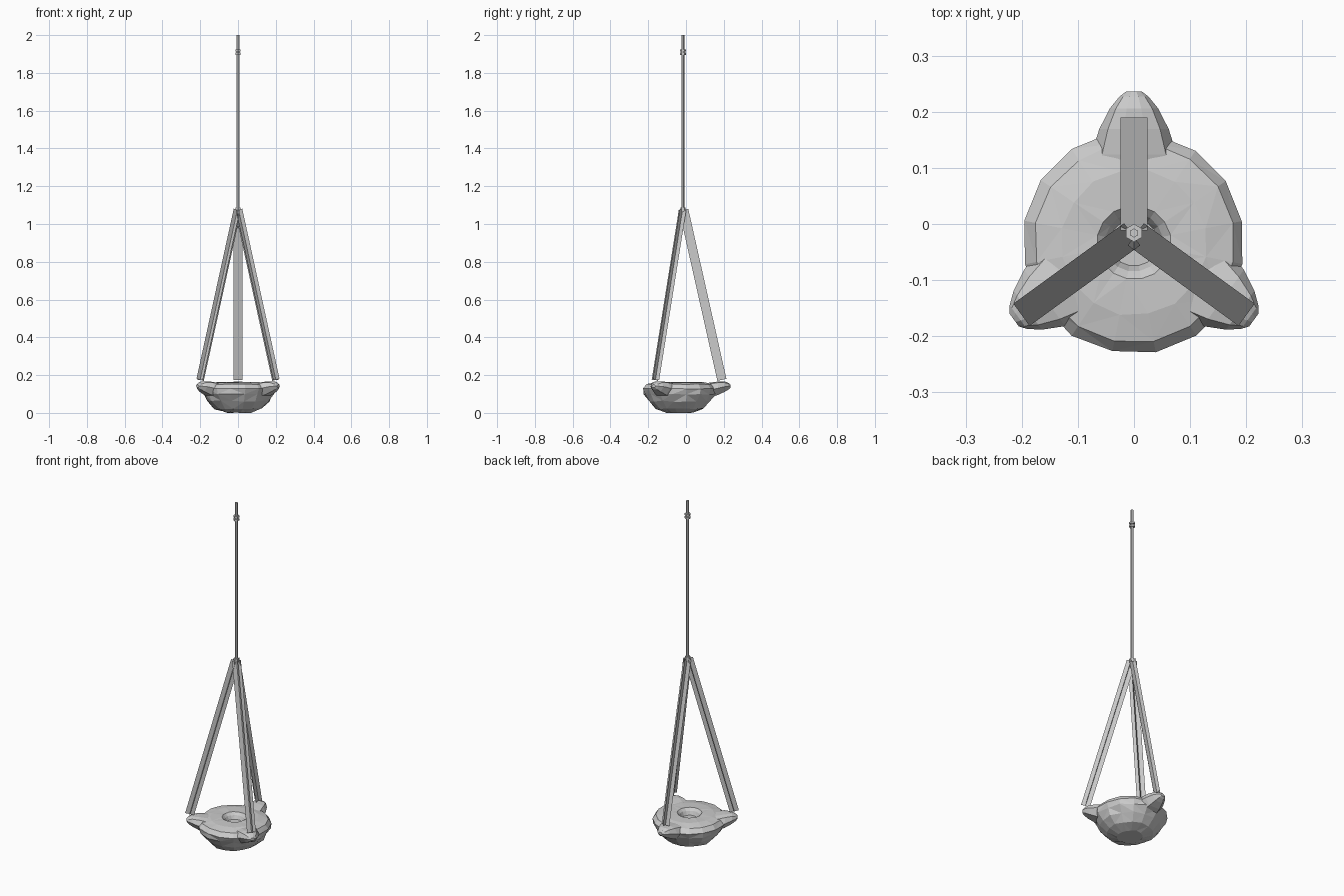
import bpy, bmesh, math, random
from mathutils import Vector, Matrix

cube = bpy.data.objects.get("Cube")
if cube:
    bpy.data.objects.remove(cube, do_unlink=True)
random.seed(4)

metal = bpy.data.materials.new("grey metal")
metal.use_nodes = True
GREY = (0.6, 0.6, 0.6, 1)
metal.diffuse_color = GREY
metal.node_tree.nodes["Principled BSDF"].inputs["Base Color"].default_value = GREY
HUB = Vector((0, -0.016, 0))


def finish(name, bm, fix_normals=True):
    if fix_normals:
        bmesh.ops.recalc_face_normals(bm, faces=bm.faces[:])
    mesh = bpy.data.meshes.new(name)
    bm.to_mesh(mesh)
    bm.free()
    mesh.materials.append(metal)
    obj = bpy.data.objects.new(name, mesh)
    bpy.context.collection.objects.link(obj)
    return obj


def loft(bm, rings):
    """Bridge point rings of equal length and cap both ends."""
    loops = [[bm.verts.new(p) for p in ring] for ring in rings]
    n = len(loops[0])
    for a, b in zip(loops, loops[1:]):
        for i in range(n):
            j = (i + 1) % n
            bm.faces.new((a[i], a[j], b[j], b[i]))
    bm.faces.new(loops[0][::-1])
    bm.faces.new(loops[-1])


def circle(r, z, n, centre, jitter=0.0):
    pts = []
    for i in range(n):
        a = math.tau * (i + 0.5) / n
        rr = r * (1 + random.uniform(-jitter, jitter))
        pts.append((centre.x + rr * math.cos(a), centre.y + rr * math.sin(a),
                    z + random.uniform(-jitter, jitter) * 0.1))
    return pts


# Rough hammered bowl with a shallow pit in its lid
bowl_centre = Vector((0, -0.033, 0))
profile = [(0.07, 0.004), (0.125, 0.022), (0.165, 0.062), (0.19, 0.1),
           (0.198, 0.128), (0.178, 0.152), (0.13, 0.162), (0.066, 0.163),
           (0.052, 0.15), (0.042, 0.128)]
bm = bmesh.new()
loft(bm, [circle(r, max(z, 0.003), 16, bowl_centre, 0.035 if z < 0.11 else 0.012)
          for r, z in profile])
bmesh.ops.triangulate(bm, faces=[f for f in bm.faces if len(f.verts) == 4])
for v in bm.verts:
    v.co.z = max(v.co.z, 0)
bottom = min(v.co.z for v in bm.verts)
for v in bm.verts:
    if v.co.z < 0.01:
        v.co.z -= bottom
finish("bowl", bm)

# Three rounded lugs: (distance, half width, bottom, top)
lug_sections = [(0.09, 0.078, 0.06, 0.15), (0.14, 0.076, 0.08, 0.16),
                (0.185, 0.062, 0.095, 0.166), (0.222, 0.043, 0.112, 0.166),
                (0.243, 0.026, 0.125, 0.158), (0.252, 0.014, 0.135, 0.15)]
arms = [("back", 90, 0.0), ("right", 216, 0.012), ("left", -36, 0.012)]
for side, angle, extra in arms:
    turn = Matrix.Translation(HUB) @ Matrix.Rotation(math.radians(angle), 4, 'Z')
    bm = bmesh.new()
    rings = []
    for d, w, lo, hi in lug_sections:
        mid = (lo + hi) / 2
        ring = [(-w, mid), (-w * 0.55, lo), (w * 0.55, lo), (w, mid),
                (w * 0.75, hi - 0.006), (w * 0.3, hi), (-w * 0.3, hi),
                (-w * 0.75, hi - 0.006)]
        rings.append([turn @ Vector((d + extra, y, z)) for y, z in ring])
    loft(bm, rings)
    finish(side + "_lug", bm)

    # Hanging strap made of two crossed thin sheets
    top = Vector((0.004, 0, 1.075))
    end = Vector((0.206 + extra * 3.5, 0, 0.175))
    along = (end - top).normalized()
    across = Vector((0, 1, 0))
    bm = bmesh.new()
    for width_dir in (across, along.cross(across)):
        offset = width_dir * 0.0245
        quad = [top - offset, top + offset, end + offset, end - offset]
        bm.faces.new([bm.verts.new(turn @ p) for p in quad])
    finish(side + "_strap", bm, False)

# Six-sided hanging rod with a double collar near its top
bm = bmesh.new()
loft(bm, [circle(0.008, z, 6, HUB) for z in (1.05, 2.0)])
finish("rod", bm)
for name, z in (("lower_collar", 1.896), ("upper_collar", 1.914)):
    bm = bmesh.new()
    loft(bm, [circle(0.016, z + h, 6, HUB) for h in (0, 0.011)])
    finish(name, bm)
bm = bmesh.new()
loft(bm, [circle(r, z, 6, HUB) for r, z in ((0.014, 1.065), (0.014, 1.088))])
finish("strap_ring", bm)
